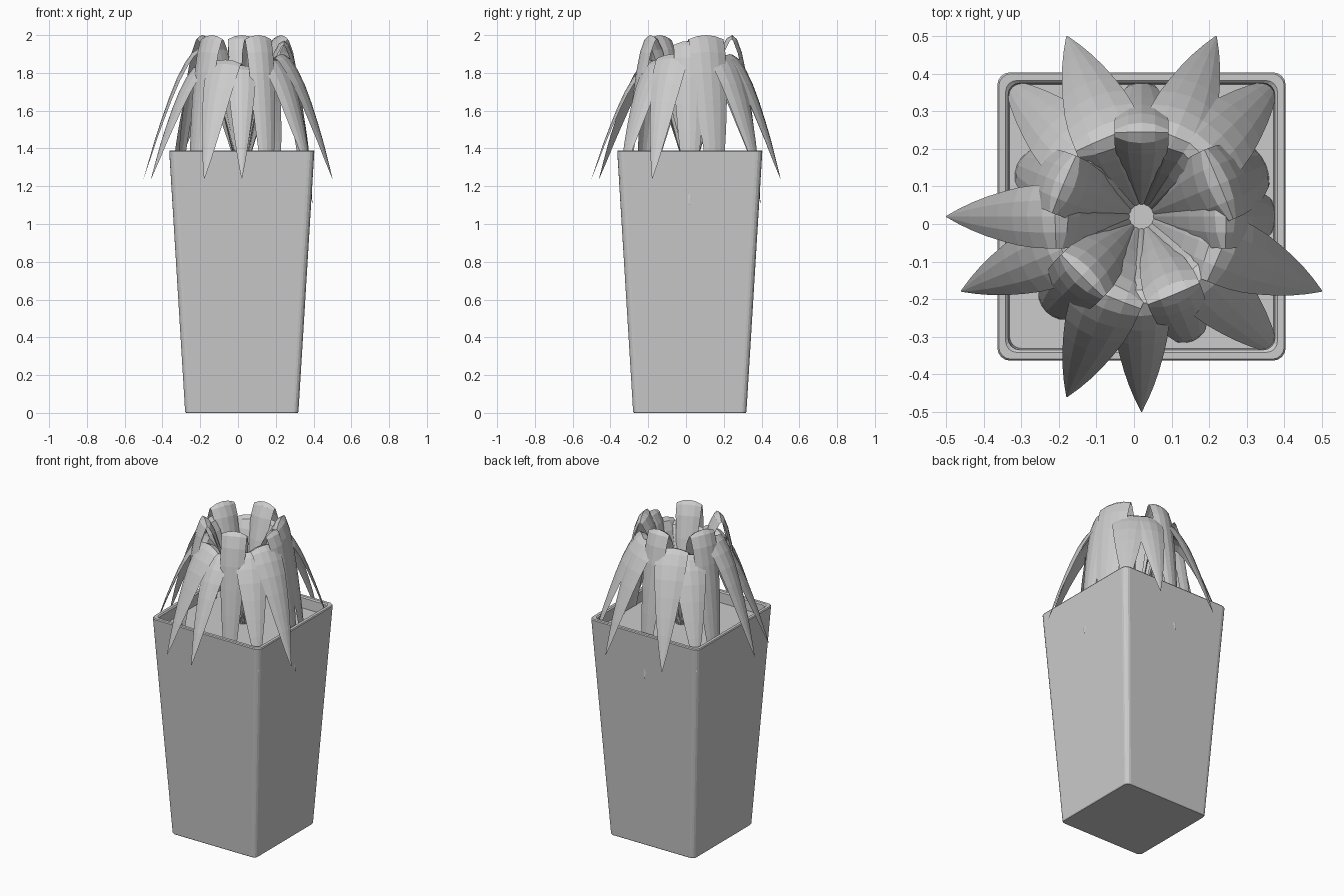
import bpy, bmesh, math
from mathutils import Vector, Matrix

if "Cube" in bpy.data.objects:
    bpy.data.objects.remove(bpy.data.objects["Cube"])

CX = CY = 0.02          # shared axis of pot and plant
SOIL_Z = 1.32


def make_object(name, bm):
    mesh = bpy.data.meshes.new(name)
    bm.to_mesh(mesh)
    bm.free()
    obj = bpy.data.objects.new(name, mesh)
    bpy.context.collection.objects.link(obj)
    obj.location = (CX, CY, 0)
    return obj


def rounded_square(bm, half, z, radius, seg=4):
    ring = []
    for c in range(4):
        mid = math.radians(45 + 90 * c)
        sx, sy = math.copysign(1, math.cos(mid)), math.copysign(1, math.sin(mid))
        for i in range(seg + 1):
            a = math.radians(90 * c + 90 * i / seg)
            ring.append(bm.verts.new((sx * (half - radius) + radius * math.cos(a),
                                      sy * (half - radius) + radius * math.sin(a), z)))
    return ring


def loft(bm, rings):
    for a, b in zip(rings, rings[1:]):
        n = len(a)
        for i in range(n):
            bm.faces.new((a[i], a[(i + 1) % n], b[(i + 1) % n], b[i]))


# Tapered square pot with a thin rim
bm = bmesh.new()
sections = [(0.296, 0.0, 0.025), (0.30, 0.006, 0.028), (0.384, 1.384, 0.035),
            (0.380, 1.39, 0.033), (0.362, 1.39, 0.03), (0.355, 1.383, 0.03),
            (0.350, SOIL_Z - 0.02, 0.03)]
rings = [rounded_square(bm, *s) for s in sections]
loft(bm, rings)
bm.faces.new(rings[0][::-1])
pot = make_object("planter_pot", bm)
for p in pot.data.polygons:
    p.use_smooth = False

# Soil surface
bm = bmesh.new()
bm.faces.new(rounded_square(bm, 0.351, SOIL_Z, 0.03))
make_object("soil", bm)

# Leaf side profiles: (radius, height fraction base-to-peak, width fraction)
# Height runs from the soil (0) to the peak (1); the falling half uses
# 1 = peak and 0 = tip.
RISE = [(0.03, 0.0, 0.08), (0.06, 0.25, 0.36), (0.09, 0.48, 0.62),
        (0.125, 0.70, 0.84), (0.165, 0.89, 0.98), (0.195, 0.975, 1.0)]
FALL_OUTER = [(0.23, 1.0, 1.0), (0.265, 0.965, 1.0), (0.305, 0.88, 0.98),
              (0.345, 0.765, 0.91), (0.385, 0.62, 0.78), (0.425, 0.455, 0.62),
              (0.46, 0.30, 0.44), (0.49, 0.15, 0.25), (0.52, 0.0, 0.02)]
FALL_INNER = [(0.225, 1.0, 1.0), (0.25, 0.975, 1.0), (0.275, 0.90, 0.99),
              (0.298, 0.78, 0.95), (0.32, 0.62, 0.88), (0.34, 0.45, 0.74),
              (0.355, 0.30, 0.58), (0.365, 0.15, 0.36), (0.375, 0.0, 0.02)]


def leaf(name, angle, peak, width, inner):
    tip_z = 1.10 if inner else 1.24
    base_z = SOIL_Z - 0.01
    path = [(r, base_z + (peak - base_z) * h, w) for r, h, w in RISE]
    path += [(r, tip_z + (peak - tip_z) * h, w)
             for r, h, w in (FALL_INNER if inner else FALL_OUTER)]
    bm = bmesh.new()
    rows = []
    for i, (r, z, w) in enumerate(path):
        a, b = path[max(i - 1, 0)], path[min(i + 1, len(path) - 1)]
        t = Vector((b[0] - a[0], b[1] - a[1])).normalized()
        row = []
        for s in (-1, -0.5, 0, 0.5, 1):
            sag = 0.022 * w * s * s        # arched cross-section
            row.append(bm.verts.new((r + t.y * sag, s * w * width / 2, z - t.x * sag)))
        rows.append(row)
    for p, q in zip(rows, rows[1:]):
        for j in range(4):
            bm.faces.new((p[j], q[j], q[j + 1], p[j + 1]))
    bm.transform(Matrix.Rotation(math.radians(angle), 4, 'Z'))
    make_object(name, bm)


# Sixteen leaves, every third one upright; (peak, width) in order around
LEAVES = [(2.0, 0.20), (1.90, 0.20), (1.90, 0.18), (2.0, 0.145), (1.90, 0.19), (1.86, 0.19),
          (2.0, 0.165), (1.93, 0.17), (1.85, 0.18), (2.0, 0.16), (1.87, 0.185), (1.84, 0.15),
          (2.0, 0.15), (1.87, 0.18), (1.90, 0.185), (1.97, 0.17)]
for i, (peak, width) in enumerate(LEAVES):
    leaf(f"leaf_{i + 1:02d}", 22.5 * (i + 1), peak, width, i % 3 == 0)
